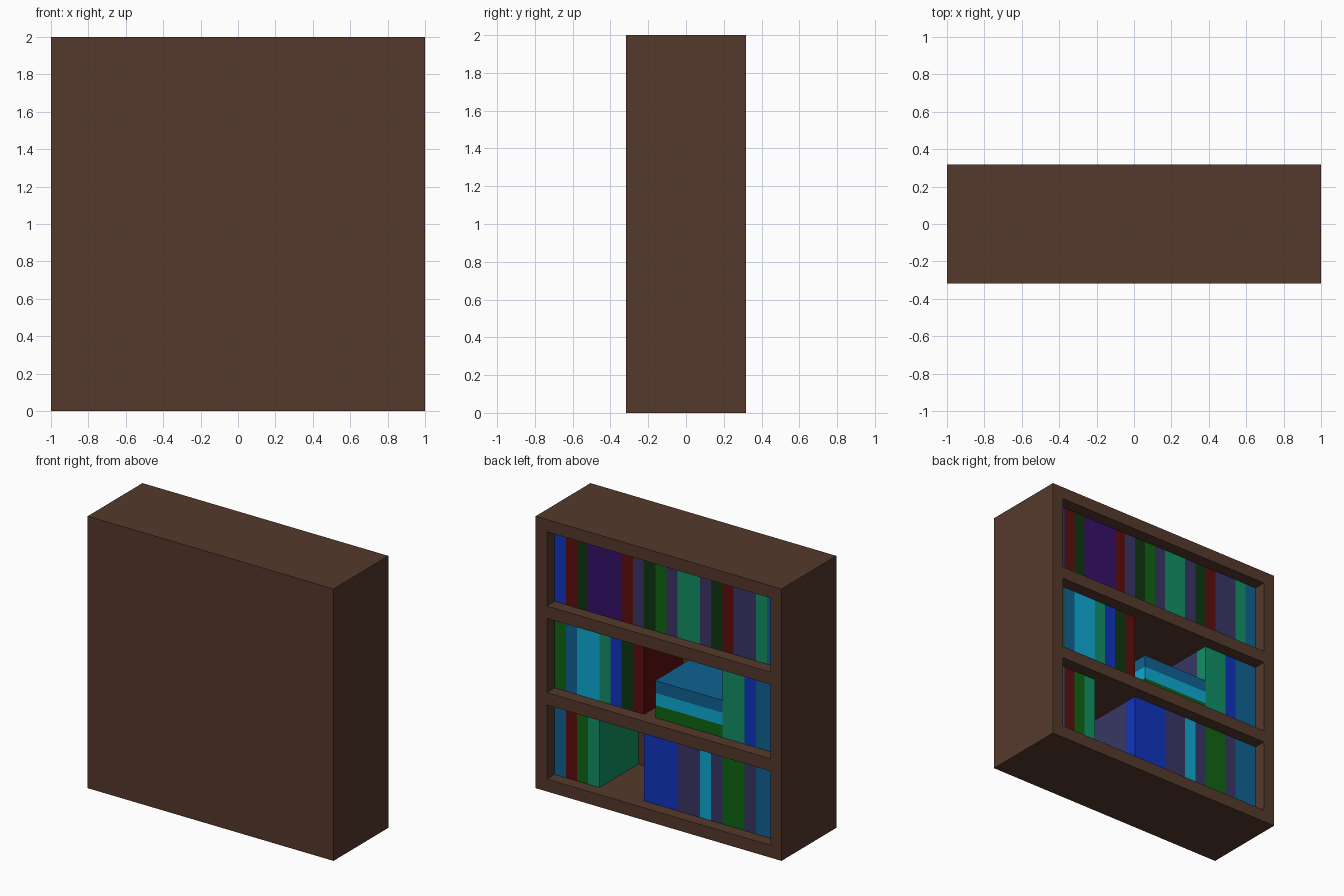
import bpy, bmesh
from mathutils import Matrix, Vector

if "Cube" in bpy.data.objects:
    bpy.data.objects.remove(bpy.data.objects["Cube"])

U = 2 / 22                 # one block: the whole model sits on a 22 x 7 x 22 grid
HALF_D = 3.5 * U


def srgb(c):
    c /= 255
    return c / 12.92 if c <= 0.04045 else ((c + 0.055) / 1.055) ** 2.4


COLOURS = {
    "brown": (85, 57, 44), "blue": (16, 53, 190), "dark_red": (92, 14, 14),
    "dark_green": (14, 54, 18), "purple": (54, 16, 104), "slate": (56, 54, 101),
    "green": (16, 100, 18), "teal": (18, 144, 100), "steel_blue": (15, 98, 145),
    "cyan": (14, 170, 212),
}
MATS = {}
for cname, rgb in COLOURS.items():
    m = bpy.data.materials.new(cname)
    m.diffuse_color = (*[srgb(v) for v in rgb], 1)
    m.use_nodes = True
    m.node_tree.nodes["Principled BSDF"].inputs["Base Color"].default_value = m.diffuse_color
    MATS[cname] = m


def boxes(name, colour, extents):
    """One object made of boxes; each extent is (min, max) in grid blocks.
    Grid x runs from the right end (+x), y from the open back inwards, z up."""
    bm = bmesh.new()
    for lo, hi in extents:
        a = Vector((1 - lo[0] * U, HALF_D - lo[1] * U, lo[2] * U))
        b = Vector((1 - hi[0] * U, HALF_D - hi[1] * U, hi[2] * U))
        size = [abs(p - q) for p, q in zip(a, b)]
        bmesh.ops.create_cube(bm, size=1, matrix=Matrix.Translation((a + b) / 2)
                              @ Matrix.Diagonal((*size, 1)))
    me = bpy.data.meshes.new(name)
    bm.to_mesh(me)
    bm.free()
    me.materials.append(MATS[colour])
    ob = bpy.data.objects.new(name, me)
    bpy.context.collection.objects.link(ob)
    return ob


# Case: solid block with three compartments cut in from the back
SHELF_Z = {"top": 15, "middle": 8, "bottom": 1}
case = boxes("bookcase", "brown", [((0, 0, 0), (22, 7, 22))])
cutter = boxes("compartment_cutter", "brown",
               [((1, -1, z), (21, 6, z + 6)) for z in SHELF_Z.values()])
cutter.hide_render = True
mod = case.modifiers.new("compartments", "BOOLEAN")
mod.operation = "DIFFERENCE"
mod.solver = "EXACT"
mod.object = cutter
bpy.context.view_layer.objects.active = case
bpy.ops.object.modifier_apply(modifier=mod.name)
bpy.data.objects.remove(cutter)

# Upright books on each shelf: (colour, width); None leaves a gap
ROWS = {
    "top": [("blue", 1), ("dark_red", 1), ("dark_green", 1), ("purple", 3),
            ("dark_red", 1), ("slate", 1), ("dark_green", 1), ("green", 1),
            ("slate", 1), ("teal", 2), ("slate", 1), ("dark_green", 1),
            ("dark_red", 1), ("slate", 2), ("teal", 1), ("steel_blue", 1)],
    "middle": [("green", 1), ("steel_blue", 1), ("cyan", 2), ("teal", 1),
               ("blue", 1), ("dark_green", 1), ("dark_red", 1), (None, 7),
               ("teal", 2), ("blue", 1), ("steel_blue", 2)],
    "bottom": [("steel_blue", 1), ("dark_red", 1), ("green", 1), ("teal", 1),
               (None, 4), ("blue", 3), ("slate", 2), ("cyan", 1), ("slate", 1),
               ("green", 2), ("slate", 1), ("steel_blue", 2)],
}
for shelf, row in ROWS.items():
    x, z, after_gap = 1, SHELF_Z[shelf], False
    for i, (colour, w) in enumerate(row, 1):
        if colour:
            # the book beside a gap shows slate behind its spine
            depth = 2 if after_gap else 6
            boxes(f"{shelf}_book_{i}", colour, [((x, 1, z), (x + w, depth, z + 6))])
            if after_gap:
                boxes(f"{shelf}_book_{i}_pages", "slate",
                      [((x, 2, z), (x + w, 6, z + 6))])
        after_gap = colour is None
        x += w

# Three books lying flat on the middle shelf
for i, colour in enumerate(("green", "cyan", "steel_blue")):
    z = SHELF_Z["middle"] + i
    boxes(f"flat_book_{i + 1}", colour, [((10, 1, z), (16, 6, z + 1))])
